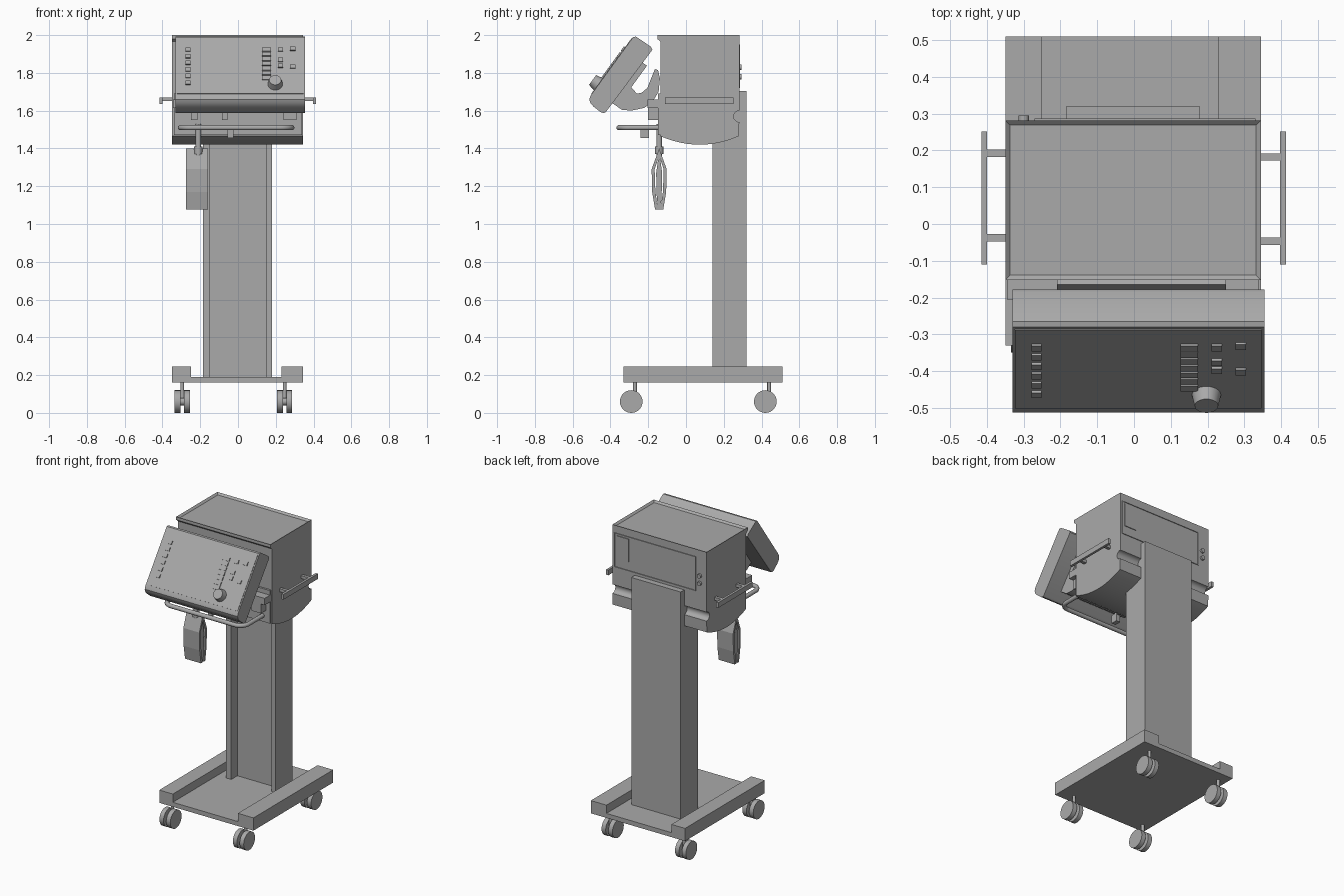
import bpy, bmesh, math
from mathutils import Matrix, Vector

cube = bpy.data.objects.get("Cube")
if cube:
    bpy.data.objects.remove(cube, do_unlink=True)

grey = bpy.data.materials.new("plain grey")
grey.use_nodes = True
colour = (0.4, 0.4, 0.4, 1)
grey.diffuse_color = colour
grey.node_tree.nodes["Principled BSDF"].inputs["Base Color"].default_value = colour


def finish(name, bm, smooth=False):
    bmesh.ops.recalc_face_normals(bm, faces=bm.faces)
    mesh = bpy.data.meshes.new(name)
    bm.to_mesh(mesh)
    bm.free()
    mesh.materials.append(grey)
    ob = bpy.data.objects.new(name, mesh)
    bpy.context.collection.objects.link(ob)
    if smooth:
        bpy.ops.object.select_all(action='DESELECT')
        ob.select_set(True)
        bpy.context.view_layer.objects.active = ob
        bpy.ops.object.shade_smooth_by_angle(angle=math.radians(35))
    return ob


def box(name, x, y, z, tilt=0):
    """Box from (min, max) ranges, tilted about its own x axis."""
    bm = bmesh.new()
    mid = Vector([(a + b) / 2 for a, b in (x, y, z)])
    size = [b - a for a, b in (x, y, z)]
    m = Matrix.Translation(mid) @ Matrix.Rotation(tilt, 4, 'X') @ Matrix.Diagonal((*size, 1))
    bmesh.ops.create_cube(bm, size=1, matrix=m)
    return finish(name, bm)


def rod(name, start, end, r1, r2=None, sides=28):
    """Cylinder or cone between two points."""
    a, b = Vector(start), Vector(end)
    bm = bmesh.new()
    turn = (b - a).to_track_quat('Z', 'Y').to_matrix().to_4x4()
    bmesh.ops.create_cone(bm, cap_ends=True, segments=sides, radius1=r1,
                          radius2=r1 if r2 is None else r2, depth=(b - a).length,
                          matrix=Matrix.Translation((a + b) / 2) @ turn)
    return finish(name, bm, True)


def prism_mesh(points, x0, x1):
    """Side profile of (y, z) points extruded along x."""
    bm = bmesh.new()
    face = bm.faces.new([bm.verts.new((x0, y, z)) for y, z in points])
    out = bmesh.ops.extrude_face_region(bm, geom=[face])
    bmesh.ops.translate(bm, vec=(x1 - x0, 0, 0),
                        verts=[v for v in out["geom"] if isinstance(v, bmesh.types.BMVert)])
    bmesh.ops.recalc_face_normals(bm, faces=bm.faces)
    return bm


def arc(cy, cz, r, a0, a1, n=10):
    return [(cy + r * math.cos(math.radians(a0 + (a1 - a0) * i / n)),
             cz + r * math.sin(math.radians(a0 + (a1 - a0) * i / n))) for i in range(n + 1)]


# Base tray with raised side rails
box("base_plate", (-0.25, 0.23), (-0.33, 0.51), (0.16, 0.19))
box("base_rail_right", (-0.35, -0.25), (-0.33, 0.51), (0.16, 0.245))
box("base_rail_left", (0.23, 0.345), (-0.33, 0.51), (0.16, 0.245))

# Twin-wheel casters
for side, x in (("right", -0.295), ("left", 0.247)):
    for end, y in (("front", -0.29), ("back", 0.42)):
        label = f"{end}_{side}"
        for k in (-1, 1):
            rod(f"caster_wheel_{label}_{'inner' if k == 1 else 'outer'}",
                (x + k * 0.01, y, 0.06), (x + k * 0.04, y, 0.06), 0.06)
        rod(f"caster_axle_{label}", (x - 0.02, y, 0.06), (x + 0.02, y, 0.06), 0.02)
        rod(f"caster_stem_{label}", (x, y + 0.02, 0.06), (x, y + 0.02, 0.16), 0.01)

# Column with a channel down its front
box("column_back", (-0.185, 0.18), (0.205, 0.32), (0.19, 1.705))
box("column_flange_right", (-0.185, -0.148), (0.14, 0.205), (0.19, 1.705))
box("column_flange_left", (0.148, 0.18), (0.14, 0.205), (0.19, 1.705))

# Housing with bowed underside, rear cable groove and recessed top
bow = [(0.0725 + 0.2075 * t, 1.42 + 0.045 * t * t) for t in [i / 8 - 1 for i in range(17)]]
profile = ([(-0.152, 2.0), (-0.152, 1.98), (-0.135, 1.965)] + bow
           + [(0.282, 1.535)] + arc(0.282, 1.57, 0.03, 270, 90) + [(0.282, 2.0)])
bm = prism_mesh(profile, -0.35, 0.345)
top = max(bm.faces, key=lambda f: f.calc_center_median().z)
bmesh.ops.inset_region(bm, faces=[top], thickness=0.018)
bmesh.ops.translate(bm, verts=top.verts, vec=(0, 0, -0.012))
finish("housing", bm, True)

# Rear panel frame, hatch and connectors
for name, x, z in (("rear_frame_top", (-0.27, 0.33), (1.945, 1.95)),
                   ("rear_frame_bottom", (-0.27, 0.33), (1.72, 1.725)),
                   ("rear_frame_right", (-0.27, -0.265), (1.72, 1.95)),
                   ("rear_frame_left", (0.325, 0.33), (1.72, 1.95)),
                   ("rear_hatch", (0.225, 0.31), (1.78, 1.935))):
    box(name, x, (0.28, 0.287), z)
for i, z in enumerate((1.78, 1.83)):
    rod(f"rear_connector_{i + 1}", (-0.3, 0.28, z), (-0.3, 0.295, z), 0.014)

# Side grab rails
for side, x0, x1, shift in (("left", 0.34, 0.413, 0.0), ("right", -0.345, -0.415, 0.01)):
    k = 1 if x1 > 0 else -1
    box(f"grab_rail_{side}", sorted((x1, x1 - k * 0.016)), (-0.11, 0.252), (1.635, 1.67))
    for i, y in enumerate((-0.047, 0.182)):
        box(f"grab_rail_post_{side}_{i + 1}", sorted((x0, x1 - k * 0.01)),
            (y + shift - 0.01, y + shift + 0.01), (1.65, 1.67))

# Front ledge and small fittings beneath it
box("front_ledge", (-0.345, 0.34), (-0.205, -0.13), (1.615, 1.66))
box("front_plate", (-0.34, 0.338), (-0.148, -0.13), (1.47, 1.69))
for i, (a, b) in enumerate(((-0.25, -0.215), (-0.085, -0.055), (0.24, 0.31))):
    box(f"ledge_fitting_{i + 1}", (a, b), (-0.2, -0.145), (1.55, 1.62))

# Tilted display with rounded lower edge
screen = [(-0.28, 1.99), (-0.265, 1.992), (-0.185, 1.938), (-0.178, 1.922),
          (-0.425, 1.592), (-0.437, 1.587), (-0.452, 1.592), (-0.49, 1.622),
          (-0.506, 1.64), (-0.512, 1.66), (-0.505, 1.68)]
finish("display_housing", prism_mesh(screen, -0.33, 0.355), True)
face_top, face_bottom = Vector((0, -0.28, 1.99)), Vector((0, -0.505, 1.68))
slope = face_top - face_bottom
tilt = -math.atan2(slope.y, slope.z)
normal = Vector((0, -slope.z, slope.y)).normalized()


def on_face(name, x, z, half_w, length, thick):
    """Plate lying on the sloping display face at height z."""
    c = face_bottom + slope * ((z - face_bottom.z) / slope.z)
    return box(name, (x - half_w, x + half_w), (c.y - thick, c.y + thick),
               (c.z - length / 2, c.z + length / 2), tilt)


on_face("display_panel", 0.012, 1.835, 0.335, slope.length - 0.02, 0.003)
columns = (("left_key", -0.265, 0.014, (1.92, 1.885, 1.85, 1.815, 1.78, 1.745)),
           ("centre_key", 0.15, 0.024, (1.92, 1.895, 1.87, 1.845, 1.82, 1.795, 1.77)),
           ("side_key", 0.225, 0.014, (1.92, 1.865, 1.835)),
           ("edge_key", 0.29, 0.014, (1.925, 1.83)))
for name, x, half_w, heights in columns:
    for i, z in enumerate(heights):
        on_face(f"{name}_{i + 1}", x, z, half_w, 0.024, 0.01)
hub = face_bottom + slope * 0.19 + Vector((0.197, 0, 0))
rod("control_knob", hub, hub + normal * 0.04, 0.04, 0.032)

# Curved display bracket
hook = [(-0.165, 1.82), (-0.148, 1.815), (-0.138, 1.77), (-0.145, 1.70), (-0.175, 1.65),
        (-0.22, 1.615), (-0.29, 1.6), (-0.34, 1.605), (-0.39, 1.64), (-0.31, 1.745),
        (-0.295, 1.73), (-0.26, 1.69), (-0.235, 1.695), (-0.205, 1.72)]
finish("display_bracket", prism_mesh(hook, -0.21, 0.25), True)
box("display_back_plate", (-0.21, 0.25), (-0.275, -0.245), (1.72, 1.86), tilt)

# Bent tube handle with rounded corners
path = [(-0.305, -0.14)]
path += arc(-0.245, -0.295, 0.06, 180, 270, 8) + arc(0.225, -0.295, 0.06, 270, 360, 8)
path += [(0.285, -0.14)]
curve = bpy.data.curves.new("front_handle", 'CURVE')
curve.dimensions = '3D'
curve.bevel_depth = 0.014
curve.bevel_resolution = 3
curve.use_fill_caps = True
spline = curve.splines.new('POLY')
spline.points.add(len(path) - 1)
for p, (x, y) in zip(spline.points, path):
    p.co = (x, y, 1.51, 1)
    spline.use_smooth = True
curve.materials.append(grey)
bpy.context.collection.objects.link(bpy.data.objects.new("front_handle", curve))
box("handle_clip", (-0.055, -0.025), (-0.24, -0.195), (1.455, 1.51))
box("handle_clip_arm", (-0.05, -0.03), (-0.22, -0.14), (1.5, 1.52))

# Hanging breathing bag: two shells around a slim core
for name, k in (("front", -1), ("back", 1)):
    outer = [(0.0, 1.40), (0.04, 1.29), (0.037, 1.17), (0.022, 1.078), (0.006, 1.078)]
    inner = [(0.02, 1.17), (0.024, 1.29), (0.0, 1.36)]
    shell = [(-0.142 + k * y, z) for y, z in outer + inner]
    finish(f"bag_shell_{name}", prism_mesh(shell, -0.276, -0.158))
core = [(-0.142, 1.38), (-0.158, 1.27), (-0.155, 1.15), (-0.15, 1.078),
        (-0.134, 1.078), (-0.129, 1.15), (-0.126, 1.27)]
finish("bag_core", prism_mesh(core, -0.27, -0.164))
rod("bag_hose", (-0.21, -0.142, 1.36), (-0.21, -0.142, 1.53), 0.015)
rod("bag_collar", (-0.21, -0.142, 1.37), (-0.21, -0.142, 1.41), 0.022)
